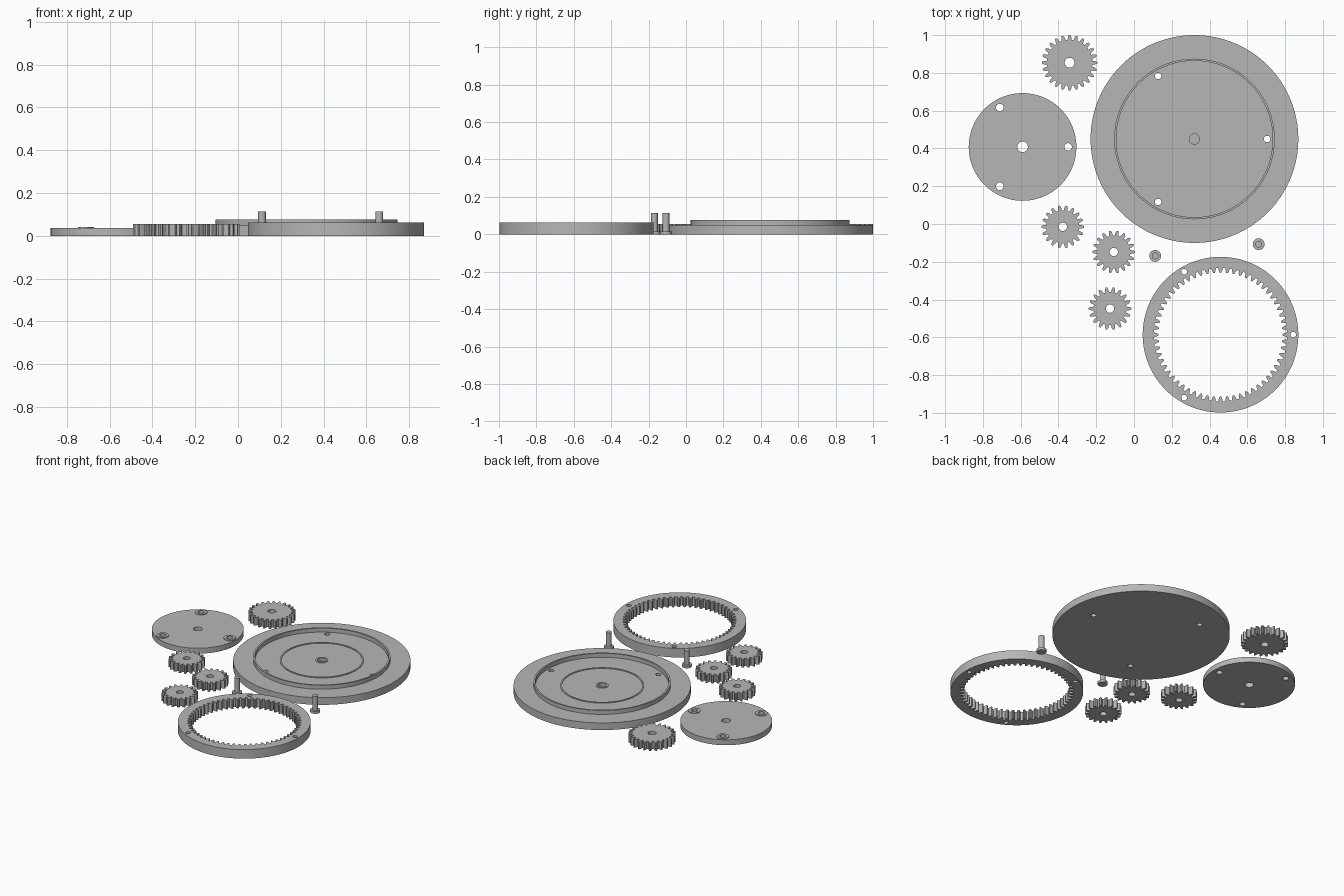
import bpy
from math import cos, sin, tau

cube = bpy.data.objects.get("Cube")
if cube:
    bpy.data.objects.remove(cube, do_unlink=True)

GREY = (0.47, 0.47, 0.47, 1.0)
grey = bpy.data.materials.new("plain grey")
grey.use_nodes = True
grey.diffuse_color = GREY
grey.node_tree.nodes["Principled BSDF"].inputs["Base Color"].default_value = GREY

MODULE = 0.0113  # tooth size shared by every gear


def circle(r, at=(0, 0), n=48):
    return [(at[0] + r * cos(tau * i / n), at[1] + r * sin(tau * i / n)) for i in range(n)]


def three(r):
    """Three points evenly spaced on a bolt circle."""
    return circle(r, n=3)


def gear_outline(teeth, inward=False):
    """Toothed outline; inward teeth point at the centre."""
    side = -1 if inward else 1
    pitch = teeth * MODULE / 2
    root, tip = pitch - side * 1.25 * MODULE, pitch + side * MODULE
    tooth = [(-0.33, root), (-0.25, pitch), (-0.11, tip),
             (0.11, tip), (0.25, pitch), (0.33, root)]
    return [(r * cos(tau * (i + f) / teeth), r * sin(tau * (i + f) / teeth))
            for i in range(teeth) for f, r in tooth]


def plate(name, centre, z0, z1, loops):
    """Extrude an outline, with the inner loops as holes, from z0 to z1."""
    curve = bpy.data.curves.new(name, "CURVE")
    curve.dimensions = "2D"
    curve.fill_mode = "BOTH"
    curve.extrude = (z1 - z0) / 2
    for loop in loops:
        spline = curve.splines.new("POLY")
        spline.points.add(len(loop) - 1)
        for point, (x, y) in zip(spline.points, loop):
            point.co = (x, y, 0, 1)
        spline.use_cyclic_u = True
    curve.materials.append(grey)
    ob = bpy.data.objects.new(name, curve)
    bpy.context.collection.objects.link(ob)
    ob.location = (centre[0], centre[1], (z0 + z1) / 2)
    bpy.ops.object.select_all(action="DESELECT")
    ob.select_set(True)
    bpy.context.view_layer.objects.active = ob
    bpy.ops.object.convert(target="MESH")
    ob = bpy.context.object
    bpy.ops.object.mode_set(mode="EDIT")
    bpy.ops.mesh.select_all(action="SELECT")
    bpy.ops.mesh.remove_doubles(threshold=0.00005)
    bpy.ops.mesh.normals_make_consistent(inside=False)
    bpy.ops.object.mode_set(mode="OBJECT")
    bpy.ops.object.shade_smooth_by_angle(angle=0.5)
    return ob


# Base plate with a raised rim, a low track and a centre socket
base = (0.32, 0.45)
TOP = 0.049
plate("base_plate", base, 0, TOP,
      [circle(0.55, n=128), circle(0.027)] + [circle(0.017, p) for p in three(0.385)])
plate("base_socket_floor", base, 0, 0.03, [circle(0.027)])
plate("base_rim", base, TOP - 0.002, 0.076, [circle(0.425, n=128), circle(0.414, n=128)])
plate("base_track", base, TOP - 0.002, TOP + 0.004, [circle(0.26, n=96), circle(0.25, n=96)])
plate("base_socket_collar", base, TOP - 0.002, TOP + 0.004, [circle(0.04), circle(0.027)])

# Carrier disc with a low collar round each outer hole
carrier = (-0.59, 0.408)
plate("carrier_disc", carrier, 0, 0.037,
      [circle(0.285, n=96), circle(0.028)] + [circle(0.02, p) for p in three(0.241)])
for i, (x, y) in enumerate(three(0.241)):
    plate(f"carrier_collar_{i + 1}", (carrier[0] + x, carrier[1] + y), 0.035, 0.042,
          [circle(0.038), circle(0.02)])

# Ring gear with three bolt holes
plate("ring_gear", (0.458, -0.586), 0, 0.062,
      [circle(0.412, n=128), gear_outline(60, inward=True)]
      + [circle(0.015, p) for p in three(0.385)])

# Sun gear and three planet gears
plate("sun_gear", (-0.341, 0.854), 0, 0.055, [gear_outline(24), circle(0.026)])
for i, spot in enumerate([(-0.377, -0.015), (-0.107, -0.148), (-0.127, -0.448)]):
    plate(f"planet_gear_{i + 1}", spot, 0, 0.055, [gear_outline(18), circle(0.022)])

# Two headed pins standing on their heads
for i, spot in enumerate([(0.112, -0.169), (0.66, -0.107)]):
    plate(f"pin_head_{i + 1}", spot, 0, 0.016, [circle(0.031)])
    plate(f"pin_shaft_{i + 1}", spot, 0.014, 0.113, [circle(0.018)])
